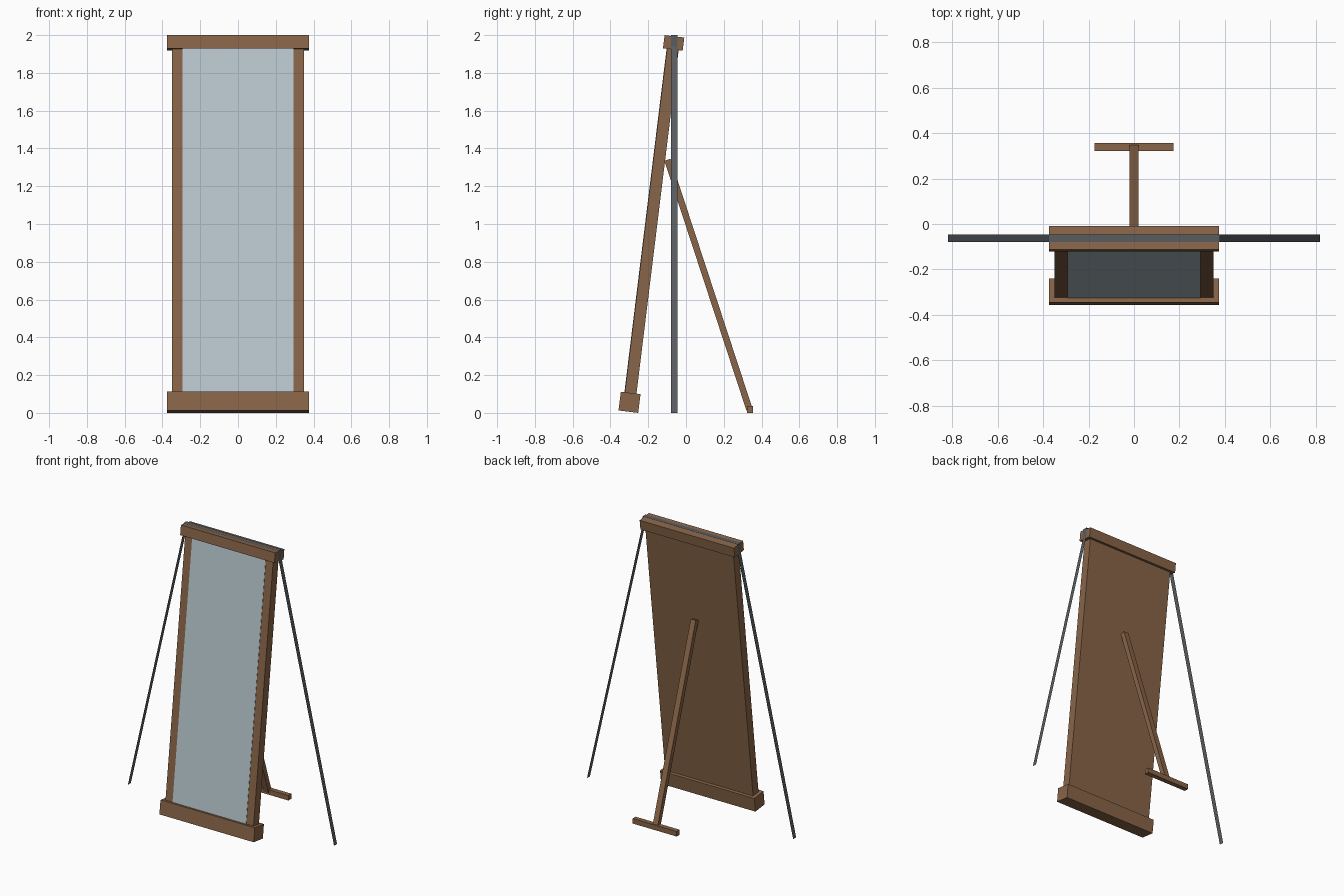
import bpy, bmesh, math
from mathutils import Matrix, Vector

if "Cube" in bpy.data.objects:
    bpy.data.objects.remove(bpy.data.objects["Cube"])


def material(name, rgb):
    m = bpy.data.materials.new(name)
    m.diffuse_color = (*rgb, 1)
    m.use_nodes = True
    m.node_tree.nodes["Principled BSDF"].inputs["Base Color"].default_value = m.diffuse_color
    return m


wood = material("wood", (0.25, 0.13, 0.065))
mirror = material("mirror_glass", (0.49, 0.58, 0.63))
dark = material("dark_strap", (0.10, 0.11, 0.12))


def add_object(name, bm, mat):
    mesh = bpy.data.meshes.new(name)
    bm.to_mesh(mesh)
    bm.free()
    mesh.materials.append(mat)
    ob = bpy.data.objects.new(name, mesh)
    bpy.context.collection.objects.link(ob)
    return ob


def box(name, center, size, mat, frame=Matrix()):
    bm = bmesh.new()
    bmesh.ops.create_cube(bm, size=1)
    bm.transform(frame @ Matrix.Translation(center) @ Matrix.Diagonal((*size, 1)))
    return add_object(name, bm, mat)


# Leaning mirror, built in a frame tilted 7 degrees about the bottom rail
TILT = math.radians(7)
LEAN = Matrix.Translation((0, -0.299, 0.056)) @ Matrix.Rotation(-TILT, 4, 'X')
L = 1.917
box("bottom_rail", (0, 0, 0), (0.75, 0.105, 0.10), wood, LEAN)
box("top_rail", (0, 0, L), (0.75, 0.105, 0.07), wood, LEAN)
box("frame_panel", (0, 0, L / 2), (0.70, 0.062, L + 0.06), wood, LEAN)
box("mirror_glass", (0, -0.031, L / 2), (0.585, 0.005, L), mirror, LEAN)

# Rear prop leg and its cross foot
top, foot = Vector((0, -0.098, 1.34)), Vector((0, 0.336, 0.018))
axis = top - foot
prop_frame = Matrix.Translation((top + foot) / 2) @ Matrix.Rotation(
    math.atan2(-axis.y, axis.z), 4, 'X')
box("prop_leg", (0, 0, 0), (0.04, 0.034, axis.length), wood, prop_frame)
box("prop_foot", (0, 0.339, 0.018), (0.35, 0.034, 0.036), wood)

# Flat strap over the top rail, splayed down to the ground on both sides
half = [(0.378, 2.0), (0.378, 1.94), (0.82, 0.0)]
path = [(-x, z) for x, z in reversed(half)] + half
bm = bmesh.new()
rows = [[bm.verts.new((x, y, z)) for y in (-0.08, -0.046)] for x, z in path]
for a, b in zip(rows, rows[1:]):
    bm.faces.new((a[0], b[0], b[1], a[1]))
add_object("strap", bm, dark)
